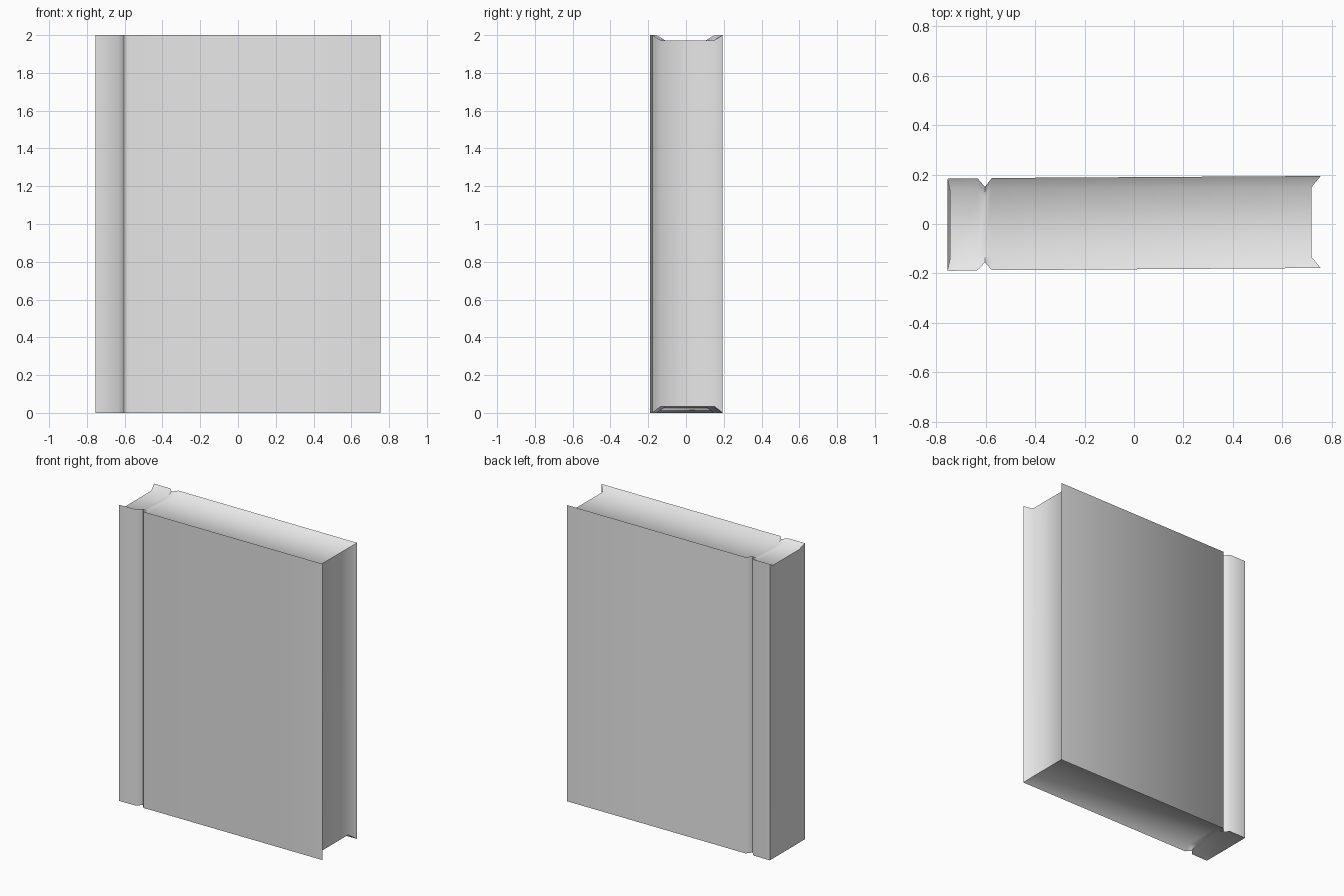
import bpy
import bmesh
import math

cube = bpy.data.objects.get("Cube")
if cube:
    bpy.data.objects.remove(cube, do_unlink=True)

HEIGHT = 2.0
RIM = 0.045          # width of the slope between a cover edge and the pages
TOP_DEPTH = 0.028
BOTTOM_DEPTH = 0.035

# Stations from spine to fore edge: x, front cover y, back cover y, page x
STATIONS = [
    (-0.755, -0.190, 0.183, -0.745),
    (-0.632, -0.187, 0.184, -0.632),   # hinge groove
    (-0.603, -0.155, 0.150, -0.603),
    (-0.575, -0.187, 0.186, -0.575),
    (0.755, -0.178, 0.194, 0.718),
]

paper = bpy.data.materials.new("light_grey")
paper.use_nodes = True
grey = (0.8, 0.8, 0.8, 1.0)
paper.diffuse_color = grey
paper.node_tree.nodes["Principled BSDF"].inputs["Base Color"].default_value = grey

bm = bmesh.new()


def row(x, front, back, page_x, edge_z, page_z):
    """Front cover edge, page edge, page edge, back cover edge."""
    points = [(x, front, edge_z), (page_x, front + RIM, page_z),
              (page_x, back - RIM, page_z), (x, back, edge_z)]
    return [bm.verts.new(p) for p in points]


def strip(a, b):
    """Quads joining two rows."""
    for i in range(len(a) - 1):
        bm.faces.new((a[i], a[i + 1], b[i + 1], b[i]))


# Rows at the head and tail; the tail recess runs out at the spine
top, bottom = [], []
spine_x = STATIONS[0][0]
for x, front, back, page_x in STATIONS:
    top.append(row(x, front, back, page_x, HEIGHT, HEIGHT - TOP_DEPTH))
    depth = min(BOTTOM_DEPTH, (x - spine_x) * 0.2)
    tail_x = x if x == spine_x else page_x
    bottom.append(row(x, front, back, tail_x, 0.0, depth))

# Head and tail of the pages
for rows in (top, bottom):
    for a, b in zip(rows, rows[1:]):
        strip(a, b)

# Front and back covers
for side in (0, -1):
    strip([r[side] for r in bottom], [r[side] for r in top])

# Spine and fore edge
for end in (0, -1):
    strip(bottom[end], top[end])

bmesh.ops.recalc_face_normals(bm, faces=bm.faces)
mesh = bpy.data.meshes.new("book")
bm.to_mesh(mesh)
bm.free()
mesh.materials.append(paper)

book = bpy.data.objects.new("book", mesh)
bpy.context.collection.objects.link(book)
bpy.ops.object.select_all(action='DESELECT')
book.select_set(True)
bpy.context.view_layer.objects.active = book
bpy.ops.object.shade_smooth_by_angle(angle=math.radians(60))
